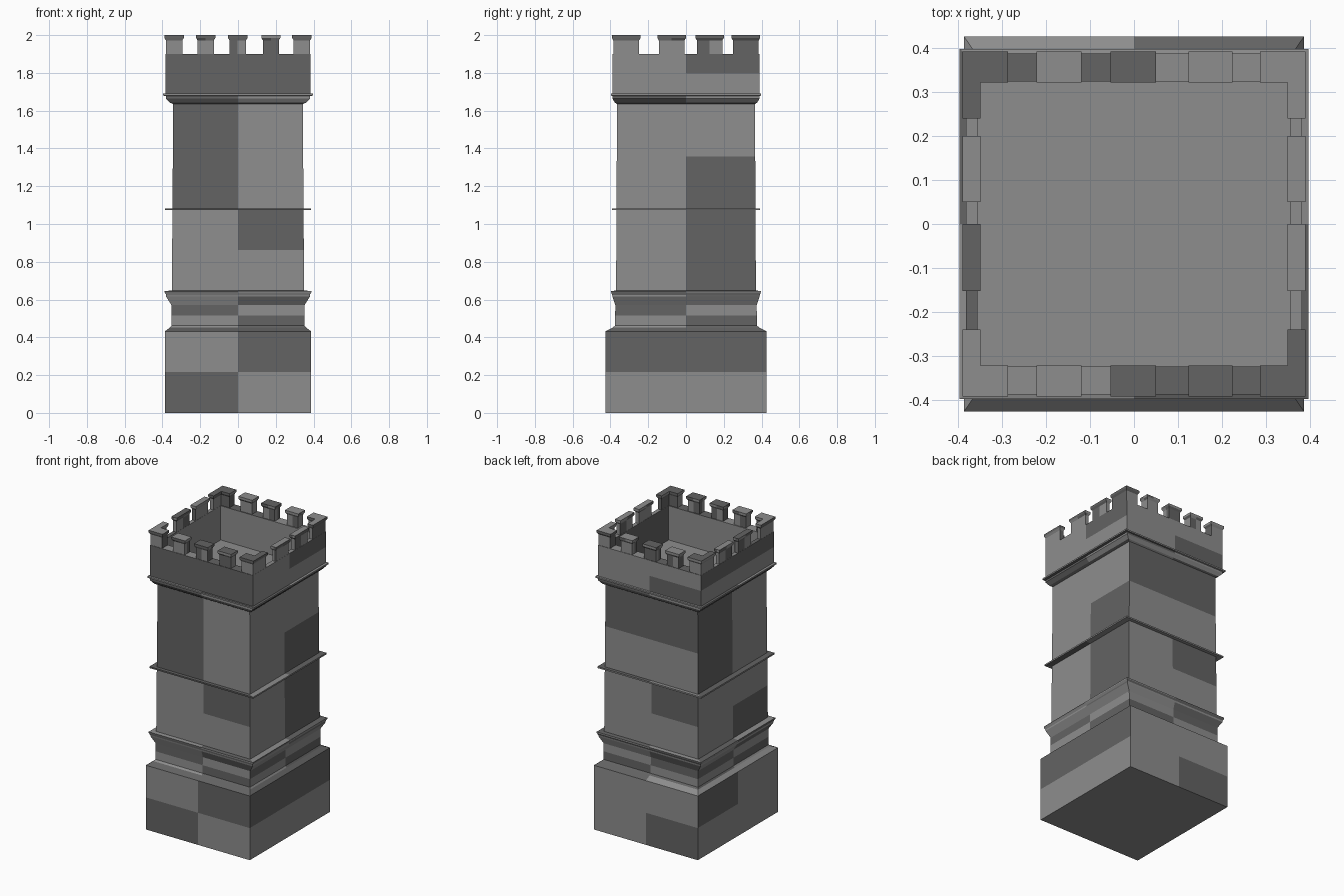
import bpy, bmesh, random

if "Cube" in bpy.data.objects:
    bpy.data.objects.remove(bpy.data.objects["Cube"])

random.seed(4)


def grey(name, v):
    m = bpy.data.materials.new(name)
    m.diffuse_color = (v, v, v, 1)
    m.use_nodes = True
    m.node_tree.nodes["Principled BSDF"].inputs["Base Color"].default_value = m.diffuse_color
    return m


# Two tones of stone
STONE = [grey("light_stone", .27), grey("dark_stone", .125)]


def loft(name, rings, tone, cap_start=False, cap_end=False):
    """Skin equal-length point rings; tone(ring, segment) picks the stone of each face."""
    bm = bmesh.new()
    loops = [[bm.verts.new(p) for p in ring] for ring in rings]
    n = len(loops[0])
    for k, (a, b) in enumerate(zip(loops, loops[1:])):
        for i in range(n):
            j = (i + 1) % n
            bm.faces.new((a[i], a[j], b[j], b[i])).material_index = tone(k, i)
    if cap_start:
        bm.faces.new(loops[0][::-1])
    if cap_end:
        bm.faces.new(loops[-1]).material_index = tone(-1, 0)
    bmesh.ops.recalc_face_normals(bm, faces=bm.faces)
    mesh = bpy.data.meshes.new(name)
    bm.to_mesh(mesh)
    bm.free()
    for m in STONE:
        mesh.materials.append(m)
    ob = bpy.data.objects.new(name, mesh)
    bpy.context.collection.objects.link(ob)


def rect(z, x, y):
    return [(-x, -y, z), (0, -y, z), (x, -y, z), (x, 0, z),
            (x, y, z), (0, y, z), (-x, y, z), (-x, 0, z)]


def tier(name, profile, **caps):
    """Rectangular moulding from (z, half width x, half depth y) steps."""
    picks = [[int(random.random() < .4) for _ in range(8)] for _ in profile]
    loft(name, [rect(*p) for p in profile],
         lambda k, i: 0 if k < 0 else picks[k][i], **caps)


def wall(name, low, high, codes, **caps):
    """Tall tier of 2x2 stones per side. Codes: front, right, back, left,
    each top-left, top-right, bottom-left, bottom-right seen from outside."""
    codes = codes.split()
    mid = [(a + b) / 2 for a, b in zip(low, high)]
    # left side's first segment starts at the back, so order follows the ring
    loft(name, [rect(*p) for p in (low, mid, high)],
         lambda k, i: 0 if k < 0 else int(codes[(i // 2)][(1 - k) * 2 + i % 2]), **caps)


# Plinth with sloped shoulder
wall("plinth", (0, .387, .427), (.432, .387, .427), "0110 1100 0001 1000", cap_start=True)
tier("plinth_shoulder", [(.432, .387, .427), (.452, .36, .387), (.462, .352, .376)])

# Neck and flared moulding
wall("neck", (.462, .352, .376), (.57, .352, .374), "1001 1001 0110 1001")
tier("lower_moulding", [(.57, .352, .374), (.615, .38, .389), (.625, .38, .391),
                        (.637, .388, .396), (.645, .388, .396), (.648, .35, .37)])

# Tapered shaft in two stages
wall("lower_shaft", (.648, .35, .37), (1.078, .347, .368), "0100 0101 0100 0001")
wall("upper_shaft", (1.078, .347, .368), (1.635, .343, .365), "1010 0001 1100 1010")

# Thin string course around the shaft
tier("string_course", [(1.073, .346, .367), (1.073, .386, .391),
                       (1.083, .386, .391), (1.083, .346, .367)])

# Cornice below the parapet
tier("cornice", [(1.635, .343, .365), (1.642, .36, .376), (1.664, .381, .39),
                 (1.677, .381, .39), (1.68, .397, .398), (1.69, .397, .398),
                 (1.692, .383, .388)])

# Hollow parapet with the roof floor inside
wall("parapet", (1.692, .383, .388), (1.9, .383, .388), "1111 0100 0001 1100")
tier("parapet_inside", [(1.9, .383, .388), (1.9, .356, .324), (1.67, .356, .324)],
     cap_end=True)

# Merlons: slim body with a flared cap
OX, OY, IX, IY = .39, .393, .349, .322
STEPS = [(1.9, .008), (1.972, .008), (1.985, 0), (2.0, 0)]


def merlon(name, outline):
    rings = [[(x, y, z) for x, y in outline(d)] for z, d in STEPS]
    loft(name, rings, lambda k, i: int(random.random() < .5), cap_start=True, cap_end=True)


def block(x0, x1, y0, y1):
    def outline(d):
        xm, ym = (x0 + x1) / 2, (y0 + y1) / 2
        return [(x0 + d, y0 + d), (xm, y0 + d), (x1 - d, y0 + d), (x1 - d, ym),
                (x1 - d, y1 - d), (xm, y1 - d), (x0 + d, y1 - d), (x0 + d, ym)]
    return outline


def corner(sx, sy, a=.287, b=.24):
    return lambda d: [(sx * x, sy * y) for x, y in (
        (OX - d, OY - d), (a + d, OY - d), (a + d, IY + d),
        (IX + d, IY + d), (IX + d, b + d), (OX - d, b + d))]


for s in (-1, 1):
    end = "front" if s < 0 else "back"
    side = "left" if s < 0 else "right"
    ys = sorted((s * IY, s * OY))
    xs = sorted((s * IX, s * OX))
    for x0, x1 in ((-.222, -.12), (-.053, .05), (.124, .224)):
        merlon(end + "_merlon", block(x0, x1, *ys))
    for y0, y1 in ((-.152, 0), (.05, .2)):
        merlon(side + "_merlon", block(*xs, y0, y1))
    for t in (-1, 1):
        merlon("corner_merlon", corner(s, t))
